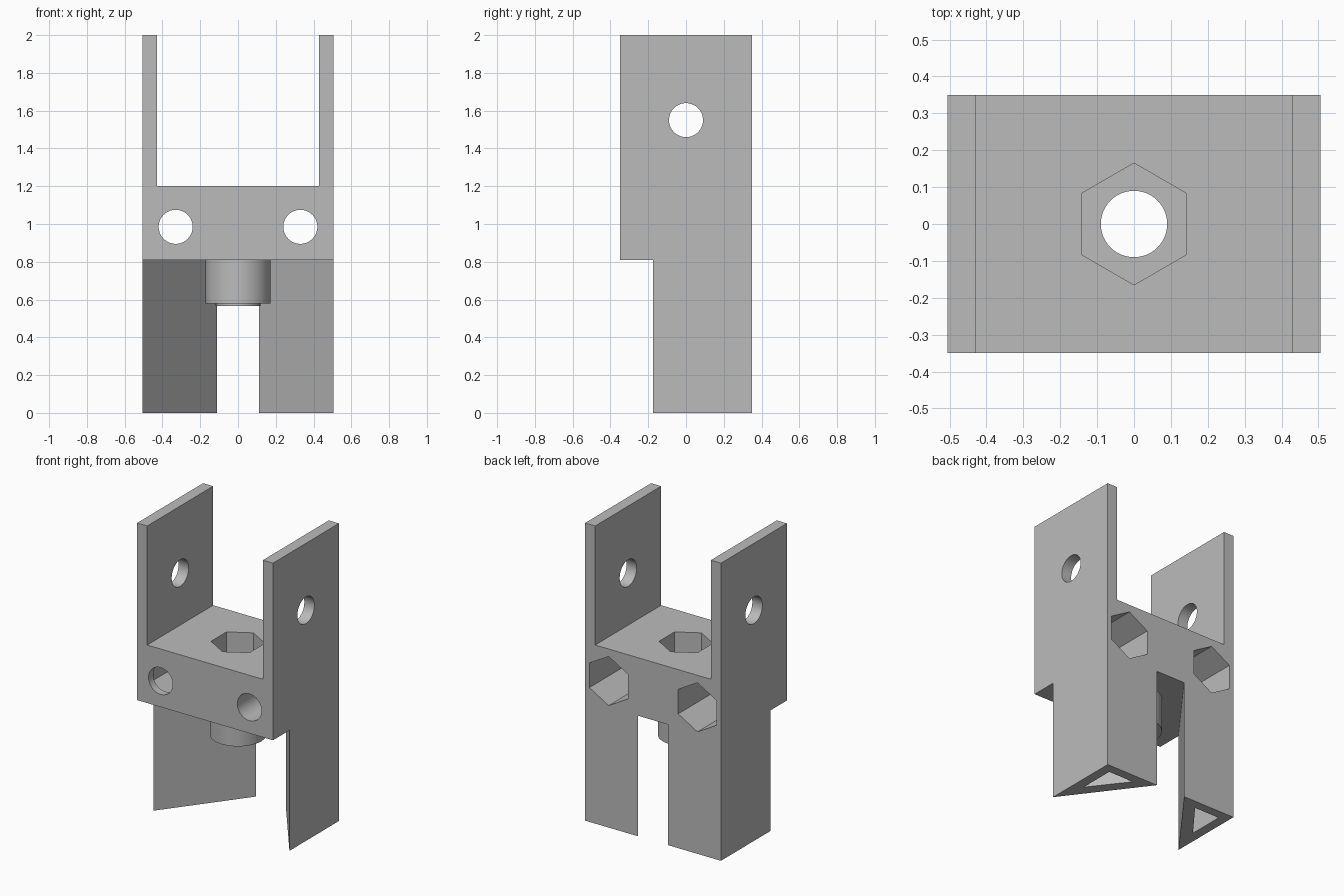
import bpy, bmesh, math

if "Cube" in bpy.data.objects:
    bpy.data.objects.remove(bpy.data.objects["Cube"], do_unlink=True)

grey = bpy.data.materials.new("plain grey")
grey.use_nodes = True
grey.diffuse_color = (0.5, 0.5, 0.5, 1)
bsdf = next(n for n in grey.node_tree.nodes if n.type == "BSDF_PRINCIPLED")
bsdf.inputs["Base Color"].default_value = grey.diffuse_color


def prism(name, outline, axis, low, high):
    """Extrude a 2D outline along one axis."""
    place = {"x": lambda a, b, t: (t, a, b),
             "y": lambda a, b, t: (a, t, b),
             "z": lambda a, b, t: (a, b, t)}[axis]
    bm = bmesh.new()
    rings = [[bm.verts.new(place(a, b, t)) for a, b in outline] for t in (low, high)]
    for ring in rings:
        bm.faces.new(ring)
    n = len(outline)
    for i in range(n):
        j = (i + 1) % n
        bm.faces.new((rings[0][i], rings[0][j], rings[1][j], rings[1][i]))
    bmesh.ops.recalc_face_normals(bm, faces=bm.faces)
    mesh = bpy.data.meshes.new(name)
    bm.to_mesh(mesh)
    bm.free()
    mesh.materials.append(grey)
    obj = bpy.data.objects.new(name, mesh)
    bpy.context.collection.objects.link(obj)
    return obj


def ring(a, b, radius, sides=64):
    """Regular polygon with a corner pointing up the second axis."""
    return [(a + radius * math.sin(math.tau * i / sides),
             b + radius * math.cos(math.tau * i / sides)) for i in range(sides)]


def select(obj):
    bpy.ops.object.select_all(action="DESELECT")
    obj.select_set(True)
    bpy.context.view_layer.objects.active = obj


def cut(obj, *cutters):
    select(obj)
    for cutter in cutters:
        cutter.hide_render = True
        mod = obj.modifiers.new("cut", "BOOLEAN")
        mod.operation = "DIFFERENCE"
        mod.solver = "EXACT"
        mod.object = cutter
        bpy.ops.object.modifier_apply(modifier=mod.name)
        bpy.data.objects.remove(cutter, do_unlink=True)


HALF_W, HALF_D, INNER = 0.505, 0.35, 0.43
BASE, DECK, TOP = 0.81, 1.2, 2.0
HOLE, HEX, BOLT_X, BOLT_Z = 0.09, 0.165, 0.33, 0.985

# U-shaped bracket: deck block with two upright plates
right_side = [(HALF_W, BASE), (HALF_W, TOP), (INNER, TOP), (INNER, DECK)]
left_side = [(-x, z) for x, z in reversed(right_side)]
bracket = prism("bracket", right_side + left_side, "y", -HALF_D, HALF_D)

# Pivot holes, centre bore and hexagonal nut pocket in the deck
cut(bracket,
    prism("pivot_cutter", ring(0, 1.55, HOLE), "x", -1, 1),
    prism("bore_cutter", ring(0, 0, HOLE), "z", 0.5, 1.3),
    prism("nut_cutter", ring(0, 0, HEX, 6), "z", DECK - 0.23, 1.3))

# Bolt holes from the front, with hexagonal pockets from the back
for x, pocket_front in ((BOLT_X, 0.0), (-BOLT_X, -0.3)):
    cut(bracket,
        prism("bolt_cutter", ring(x, BOLT_Z, HOLE), "y", -0.5, 0.5),
        prism("pocket_cutter", ring(x, BOLT_Z, HEX, 6), "y", pocket_front, 0.5))

# Hollow triangular legs
for side, name in ((1, "left_leg"), (-1, "right_leg")):
    outer = [(0.505, -0.175), (0.505, 0.35), (0.11, 0.35)]
    inner = [(0.44, 0.04), (0.44, 0.287), (0.25, 0.287)]
    leg = prism(name, [(side * x, y) for x, y in outer], "z", 0, BASE)
    cut(leg, prism("leg_cutter", [(side * x, y) for x, y in inner], "z", -0.1, 1))

# Round boss under the deck, with a thin lip
for name, radius, low, high in (("boss", 0.172, 0.58, BASE),
                                ("boss_lip", 0.118, 0.565, 0.58)):
    part = prism(name, ring(0, 0, radius), "z", low, high)
    cut(part, prism("bore_cutter", ring(0, 0, HOLE), "z", 0.4, 1))

for obj in bpy.context.collection.objects:
    if obj.type == "MESH" and grey.name in obj.data.materials:
        select(obj)
        bpy.ops.object.shade_smooth_by_angle(angle=math.radians(30))
